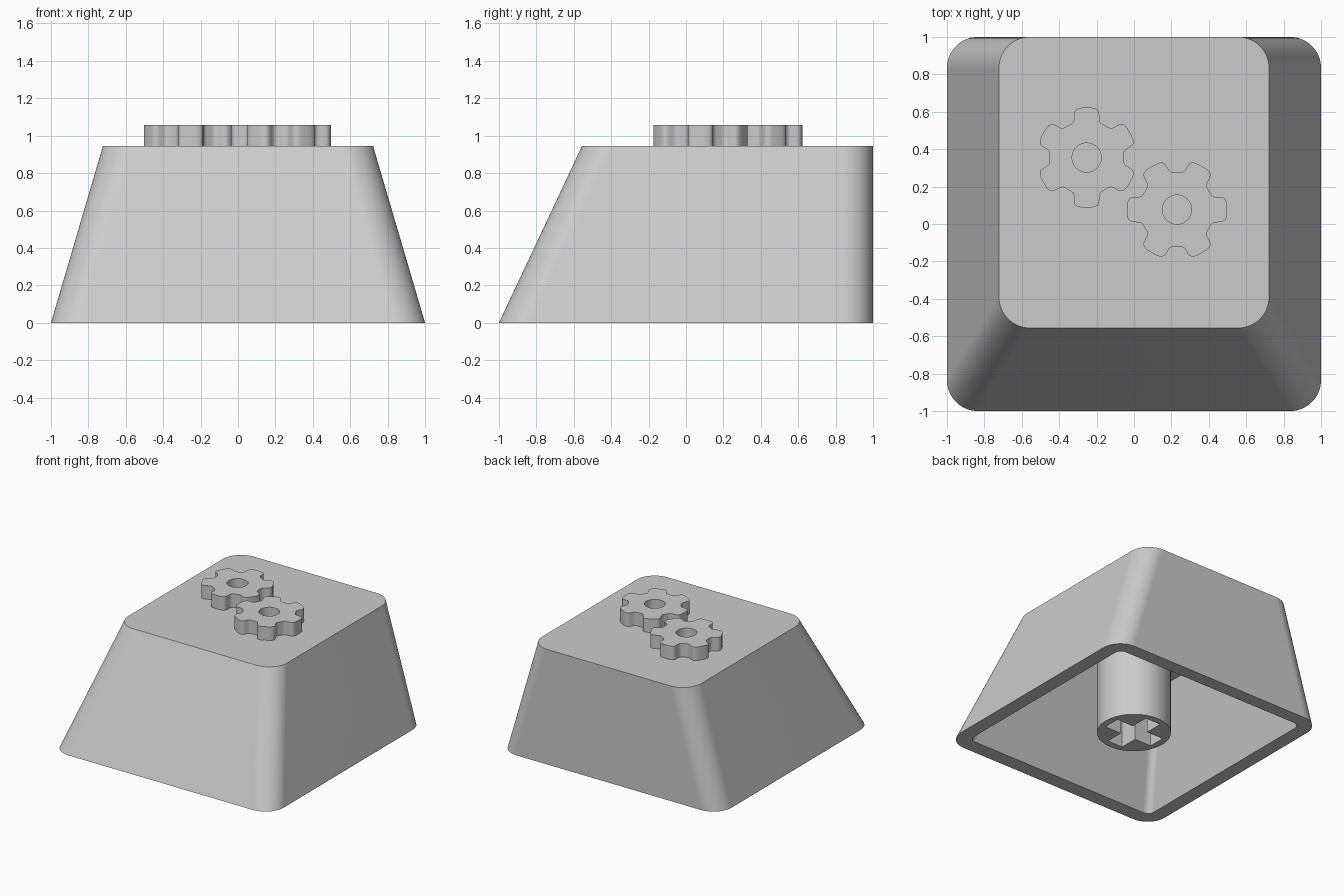
import bpy
import bmesh
from math import sin, cos, pi, radians

cube = bpy.data.objects.get("Cube")
if cube:
    bpy.data.objects.remove(cube, do_unlink=True)

plastic = bpy.data.materials.new("light grey plastic")
plastic.use_nodes = True
GREY = (0.6, 0.6, 0.6, 1)
plastic.diffuse_color = GREY
plastic.node_tree.nodes["Principled BSDF"].inputs["Base Color"].default_value = GREY

TOP = 0.945


def finish(name, bm):
    """Turn a bmesh into a smooth object with crisp edges."""
    bmesh.ops.recalc_face_normals(bm, faces=bm.faces)
    mesh = bpy.data.meshes.new(name)
    bm.to_mesh(mesh)
    bm.free()
    mesh.materials.append(plastic)
    obj = bpy.data.objects.new(name, mesh)
    bpy.context.collection.objects.link(obj)
    bpy.ops.object.select_all(action='DESELECT')
    obj.select_set(True)
    bpy.context.view_layer.objects.active = obj
    bpy.ops.object.shade_smooth_by_angle(angle=radians(30))
    weighted = obj.modifiers.new("even normals", 'WEIGHTED_NORMAL')
    weighted.keep_sharp = True
    return obj


def rounded_rect(half_x, front, back, r, steps=14):
    """Counter-clockwise outline with rounded corners."""
    centres = [(half_x - r, back - r), (r - half_x, back - r),
               (r - half_x, front + r), (half_x - r, front + r)]
    return [(cx + r * cos(a), cy + r * sin(a))
            for i, (cx, cy) in enumerate(centres)
            for a in [(i + k / steps) * pi / 2 for k in range(steps + 1)]]


def circle(cx, cy, r, n=64):
    return [(cx + r * cos(2 * pi * k / n), cy + r * sin(2 * pi * k / n))
            for k in range(n)]


def extrude_profile(name, loops, z0, z1):
    """Solid from an outline and its holes."""
    bm = bmesh.new()
    edges = []
    for loop in loops:
        vs = [bm.verts.new((x, y, z0)) for x, y in loop]
        edges += [bm.edges.new((vs[i - 1], vs[i])) for i in range(len(vs))]
    bmesh.ops.triangle_fill(bm, edges=edges, use_beauty=True)
    result = bmesh.ops.extrude_face_region(bm, geom=bm.faces[:], use_keep_orig=True)
    moved = [g for g in result["geom"] if isinstance(g, bmesh.types.BMVert)]
    bmesh.ops.translate(bm, verts=moved, vec=(0, 0, z1 - z0))
    return finish(name, bm)


# Hollow cap: rings run from the outer top, down, under the rim and up inside
bm = bmesh.new()
sections = [(0.722, -0.556, 1.0, 0.165, TOP),
            (1.0, -1.0, 1.0, 0.165, 0),
            (0.884, -0.877, 0.889, 0.055, 0),
            (0.639, -0.486, 0.889, 0.055, 0.833)]
rings = [[bm.verts.new((x, y, z)) for x, y in rounded_rect(hx, f, b, r)]
         for hx, f, b, r, z in sections]
for upper, lower in zip(rings, rings[1:]):
    for i in range(len(upper)):
        bm.faces.new((upper[i - 1], upper[i], lower[i], lower[i - 1]))
bm.faces.new(rings[0])
bm.faces.new(rings[-1])
finish("cap_shell", bm)

# Mounting stem with a cross-shaped socket
LONG, THIN, FLOOR = 0.222, 0.07, 0.42
cross = []
for sx, sy in ((1, 1), (-1, 1), (-1, -1), (1, -1)):
    corner = [(LONG * sx, THIN * sy), (THIN * sx, THIN * sy), (THIN * sx, LONG * sy)]
    cross += corner if sx == sy else corner[::-1]
extrude_profile("stem_socket", [circle(0, 0, 0.278), cross], 0, FLOOR)
extrude_profile("stem_root", [circle(0, 0, 0.278)], FLOOR, 0.84)

# Raised gears: half a tooth as (degrees, radius), mirrored and repeated
HALF_TOOTH = [(0, 0.267), (6, 0.268), (10, 0.267), (13, 0.262), (15, 0.253),
              (16.3, 0.24), (17.5, 0.225), (18.8, 0.212), (21, 0.203),
              (24, 0.199), (27, 0.198), (30, 0.198)]
TOOTH = [(-a, r) for a, r in HALF_TOOTH[:0:-1]] + HALF_TOOTH[:-1]


def gear(name, cx, cy, turn):
    outline = [(cx + r * cos(radians(a + turn + 60 * k)),
                cy + r * sin(radians(a + turn + 60 * k)))
               for k in range(6) for a, r in TOOTH]
    extrude_profile(name, [outline, circle(cx, cy, 0.078, 40)], TOP, 1.056)


gear("back_gear", -0.253, 0.355, 30)
gear("front_gear", 0.23, 0.077, 0)
